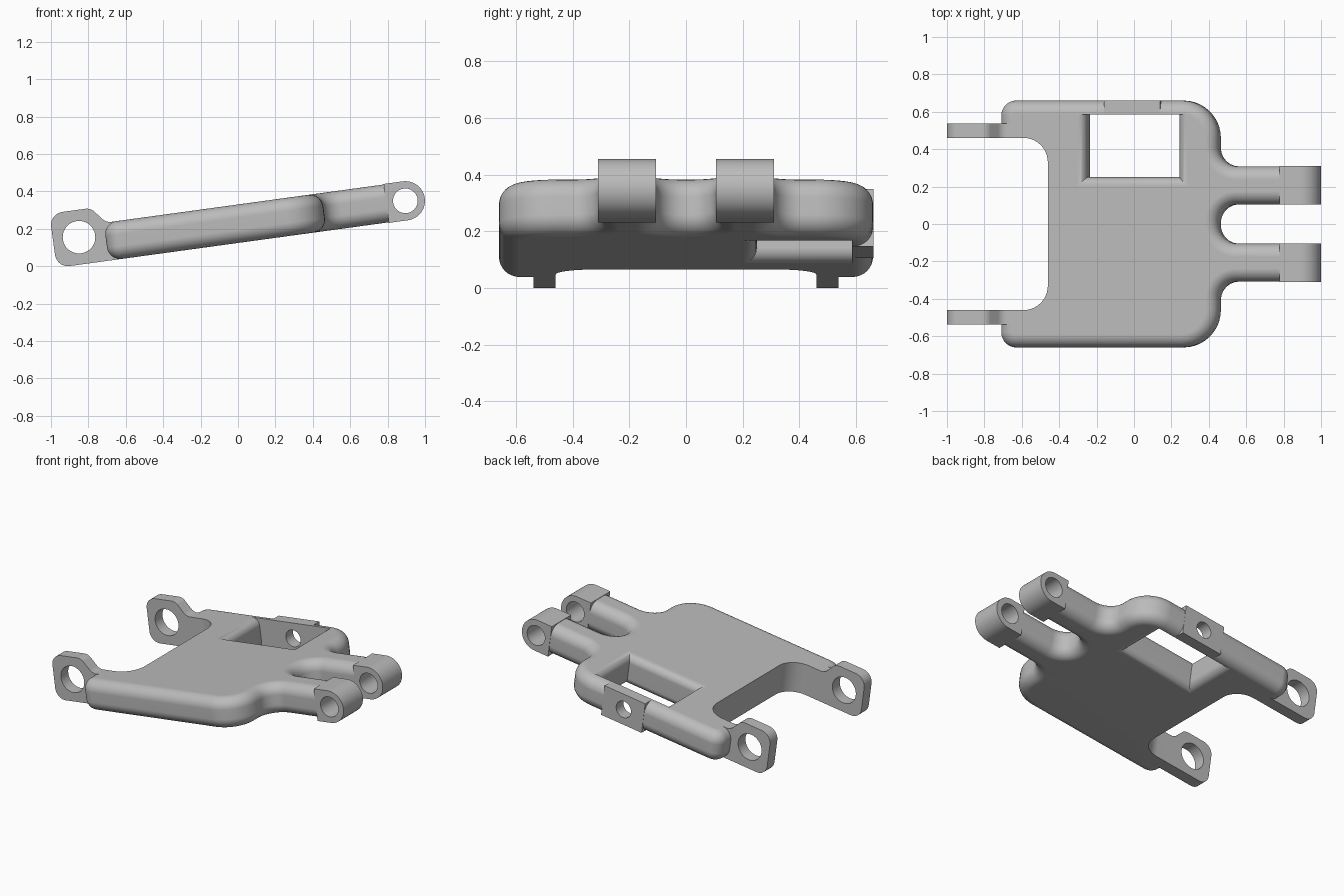
import bpy, bmesh
from math import radians, sqrt, tan, sin, cos, pi
from mathutils import Vector

old = bpy.data.objects.get("Cube")
if old:
    bpy.data.objects.remove(old)

TILT = radians(-7.8)
LIFT = 0.227
HALF = 0.102      # half thickness of the plate
ROUND = 0.07      # radius of the rounded rim

grey = bpy.data.materials.new("plain_grey")
grey.use_nodes = True
grey.diffuse_color = (0.5, 0.5, 0.5, 1)
grey.node_tree.nodes["Principled BSDF"].inputs["Base Color"].default_value = (0.5, 0.5, 0.5, 1)


def rounded(corners, steps=10):
    """Polygon from (x, y, radius) corners, with true arcs at the corners."""
    out = []
    for i, (x, y, r) in enumerate(corners):
        p = Vector((x, y))
        if r == 0:
            out.append(p)
            continue
        a = (Vector(corners[i - 1][:2]) - p).normalized()
        b = (Vector(corners[(i + 1) % len(corners)][:2]) - p).normalized()
        half = a.angle(b) / 2
        centre = p + (a + b).normalized() * (r / sin(half))
        start = p + a * (r / tan(half)) - centre
        end = p + b * (r / tan(half)) - centre
        sweep = start.angle(end)
        for k in range(steps + 1):
            t = k / steps
            out.append(centre + (start * sin((1 - t) * sweep) + end * sin(t * sweep)) / sin(sweep))
    return out


def loft(sections):
    """Solid from matching rings of 3D points."""
    bm = bmesh.new()
    rings = [[bm.verts.new(p) for p in s] for s in sections]
    for lo, hi in zip(rings, rings[1:]):
        for i in range(len(lo)):
            j = (i + 1) % len(lo)
            bm.faces.new((lo[i], lo[j], hi[j], hi[i]))
    bm.faces.new(rings[0][::-1])
    bm.faces.new(rings[-1])
    bmesh.ops.recalc_face_normals(bm, faces=bm.faces)
    return bm


def side_prism(points, y0, y1):
    return loft([[(p[0], y, p[1]) for p in points] for y in (y0, y1)])


def circle(x, z, r, n=48):
    return [(x + r * cos(2 * pi * k / n), z + r * sin(2 * pi * k / n)) for k in range(n)]


def place(name, bm):
    """Turn a bmesh into an object lying in the tilted plane."""
    mesh = bpy.data.meshes.new(name)
    bm.to_mesh(mesh)
    bm.free()
    mesh.materials.append(grey)
    ob = bpy.data.objects.new(name, mesh)
    bpy.context.collection.objects.link(ob)
    ob.rotation_euler.y = TILT
    ob.location.z = LIFT
    return ob


def activate(ob):
    bpy.ops.object.select_all(action='DESELECT')
    ob.select_set(True)
    bpy.context.view_layer.objects.active = ob


def cut(ob, bm):
    cutter = place("cutter", bm)
    cutter.hide_render = True
    activate(ob)
    mod = ob.modifiers.new("cut", 'BOOLEAN')
    mod.operation = 'DIFFERENCE'
    mod.solver = 'EXACT'
    mod.object = cutter
    bpy.ops.object.modifier_apply(modifier=mod.name)
    bpy.data.objects.remove(cutter)


def finish(ob):
    activate(ob)
    bpy.ops.object.shade_smooth_by_angle(angle=radians(30))
    ob.modifiers.new("weighted", 'WEIGHTED_NORMAL').keep_sharp = True


# Plate with two fork arms and an open notch: half outline, mirrored
half = [(-0.451, 0.46, 0.13), (-0.711, 0.46, 0), (-0.711, 0.66, 0.08), (0.464, 0.66, 0.2),
        (0.464, 0.308, 0.1), (0.81, 0.308, 0), (0.81, 0.105, 0), (0.464, 0.105, 0.1)]
outline = rounded(half + [(x, -y, r) for x, y, r in reversed(half)])
bm = loft([[(p.x, p.y, z) for p in outline] for z in (-HALF, HALF)])


def is_rim(e):
    mid = (e.verts[0].co + e.verts[1].co) / 2
    in_notch = mid.x < 0 and abs(mid.y) < 0.4605
    return abs(abs(mid.z) - HALF) < 1e-4 and not in_notch and mid.x < 0.8


bmesh.ops.bevel(bm, geom=[e for e in bm.edges if is_rim(e)], offset=ROUND,
                offset_type='OFFSET', segments=8, profile=0.5,
                affect='EDGES', clamp_overlap=False)
plate = place("plate", bm)

# Window, with three rounded sides and a straight outer side
FLARE = 0.05
sections = []
for z, f in [(-HALF - 0.02, FLARE)] + [
        (s * (HALF - FLARE * (1 - sin(a))), FLARE * (1 - cos(a)))
        for s, angles in ((-1, range(8, -1, -1)), (1, range(9)))
        for a in [k * pi / 16 for k in angles]] + [(HALF + 0.02, FLARE)]:
    x0, x1, y0, y1 = -0.244 - f, 0.254 + f, 0.25 - f, 0.585
    sections.append([(x0, y0, z), (x1, y0, z), (x1, y1, z), (x0, y1, z)])
cut(plate, loft(sections))

# Square pad on the narrow bar, with a cross hole through both
pad_box = [(-0.148, -HALF), (0.155, -HALF), (0.155, HALF), (-0.148, HALF)]
pad = place("bar_pad", side_prism(pad_box, 0.585, 0.661))
for ob in (plate, pad):
    cut(ob, side_prism(circle(0.0, 0.0, 0.055), 0.5, 0.8))
    finish(ob)

# Thin lugs at one end and round fork ends at the other, on both sides
lug = rounded([(-0.992, -HALF, 0.07), (-0.55, -HALF, 0), (-0.55, HALF, 0),
               (-0.697, HALF, 0.06), (-0.77, 0.19, 0.06), (-0.992, 0.19, 0.07)])
R = 0.105
fork = [(0.80, -R), (0.80, R)] + [(0.903 + R * sin(a), R * cos(a))
                                 for a in [k * pi / 24 for k in range(25)]]
for side, s in (("left", 1), ("right", -1)):
    ob = place("lug_" + side, side_prism(lug, s * 0.46, s * 0.538))
    cut(ob, side_prism(circle(-0.852, 0.044, 0.087), s * 0.4, s * 0.6))
    finish(ob)
    ob = place("fork_end_" + side, side_prism(fork, s * 0.105, s * 0.31))
    cut(ob, side_prism(circle(0.903, 0, 0.066), s * 0.05, s * 0.4))
    finish(ob)
